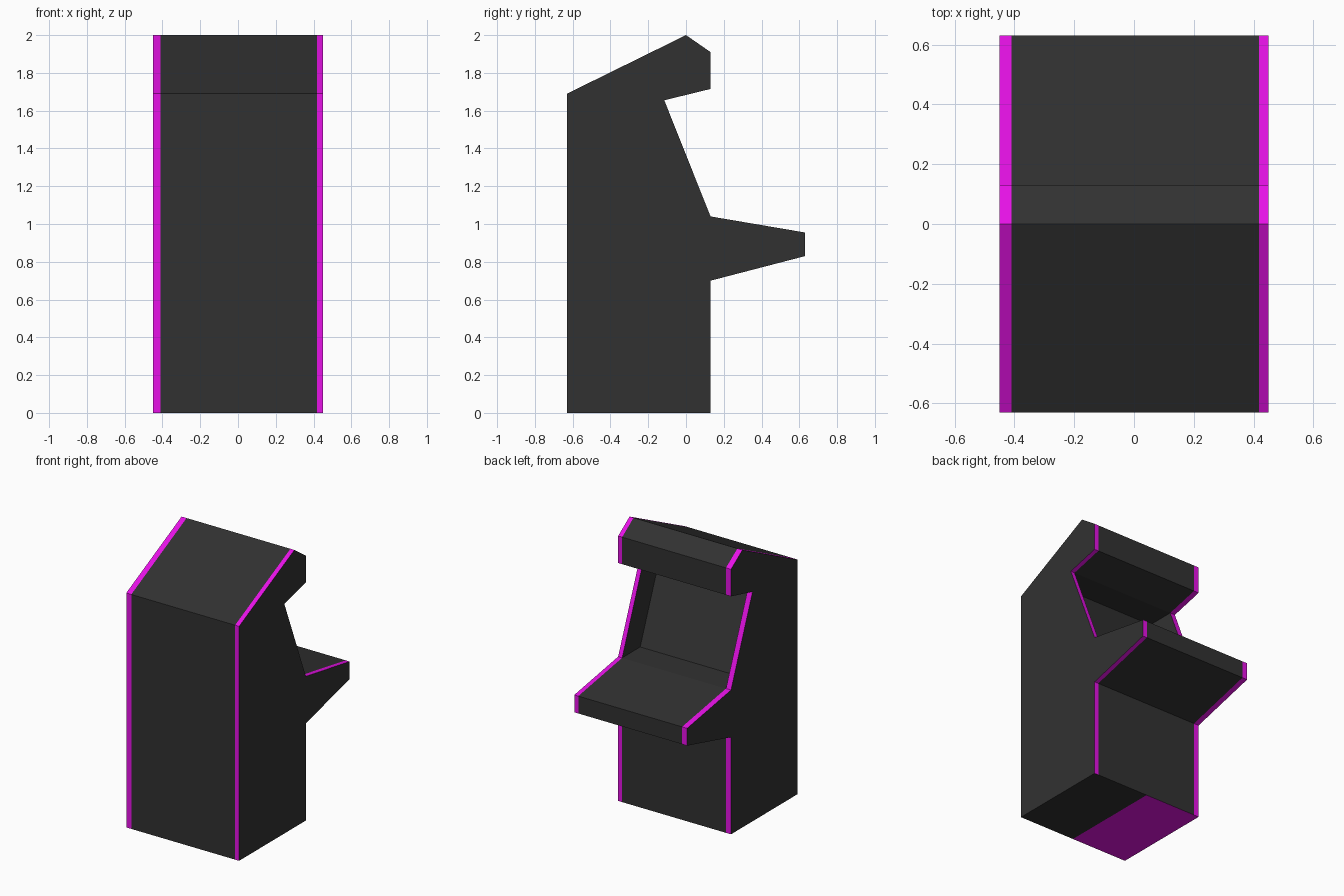
import bpy, bmesh

if "Cube" in bpy.data.objects:
    bpy.data.objects.remove(bpy.data.objects["Cube"])


def material(name, rgb):
    m = bpy.data.materials.new(name)
    m.diffuse_color = (*rgb, 1.0)
    m.use_nodes = True
    m.node_tree.nodes["Principled BSDF"].inputs["Base Color"].default_value = m.diffuse_color
    return m


charcoal = material("charcoal", (0.031, 0.031, 0.031))
magenta = material("magenta", (0.8, 0.006, 0.8))
DARK, TRIM = 0, 1

# Side outline (y, z), counter-clockwise seen from +x
lower = [(-0.63, 0), (0.13, 0), (0.13, 0.70), (0.63, 0.83), (0.63, 0.955), (0.13, 1.04)]
upper = [(-0.115, 1.655), (0.13, 1.715), (0.13, 1.91), (0.0, 2.0), (-0.63, 1.69)]
recess = [(-0.075, 1.04), (-0.32, 1.655)]
outline = lower + upper
body_outline = lower + recess + upper
recess_wall = [lower[-1], upper[0], recess[1], recess[0]]


def add_face(bm, coords, mat):
    f = bm.faces.new([bm.verts.new(c) for c in coords])
    f.material_index = mat


def add_strip(bm, points, x0, x1, mat):
    # band of faces following the outline; the underside is magenta on the -x half only
    for a, b in zip(points, points[1:] + points[:1]):
        underside = a[1] == 0 and b[1] == 0
        m = (TRIM if x0 < 0 else DARK) if underside else mat
        add_face(bm, [(x0, *a), (x0, *b), (x1, *b), (x1, *a)], m)


def add_cap(bm, points, x, facing):
    pts = points if facing > 0 else points[::-1]
    add_face(bm, [(x, *p) for p in pts], DARK)


def finish(bm, name):
    bmesh.ops.remove_doubles(bm, verts=bm.verts[:], dist=1e-5)
    me = bpy.data.meshes.new(name)
    bm.to_mesh(me)
    bm.free()
    me.materials.append(charcoal)
    me.materials.append(magenta)
    bpy.context.collection.objects.link(bpy.data.objects.new(name, me))


# Cabinet body with the sunken screen
bm = bmesh.new()
add_strip(bm, body_outline, -0.41, 0, DARK)
add_strip(bm, body_outline, 0, 0.418, DARK)
finish(bm, "cabinet_body")

# Side panels: dark faces with magenta edge trim
for name, inner, outer, side in (("left_side_panel", -0.41, -0.45, -1),
                                 ("right_side_panel", 0.418, 0.45, 1)):
    bm = bmesh.new()
    add_strip(bm, outline, min(inner, outer), max(inner, outer), TRIM)
    add_cap(bm, outline, outer, side)
    add_cap(bm, recess_wall, inner, -side)
    finish(bm, name)
